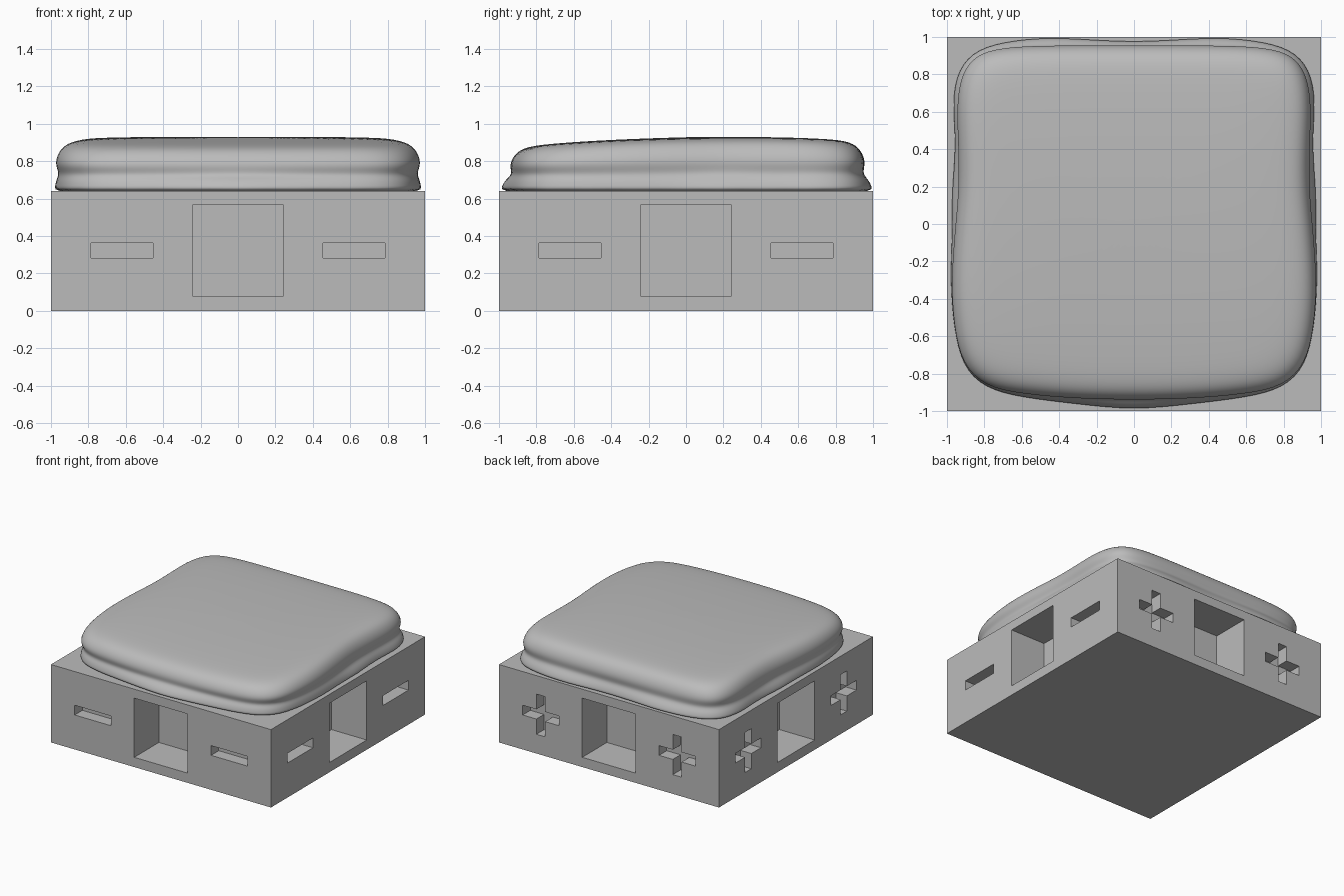
import bpy, bmesh
from math import pi
from mathutils import Matrix

cube = bpy.data.objects.get("Cube")
if cube:
    bpy.data.objects.remove(cube, do_unlink=True)

grey = bpy.data.materials.new("plain grey")
grey.use_nodes = True
COLOUR = (0.5, 0.5, 0.5, 1)
grey.diffuse_color = COLOUR
grey.node_tree.nodes["Principled BSDF"].inputs["Base Color"].default_value = COLOUR


def make_object(name, bm):
    bmesh.ops.recalc_face_normals(bm, faces=bm.faces)
    mesh = bpy.data.meshes.new(name)
    bm.to_mesh(mesh)
    bm.free()
    mesh.materials.append(grey)
    obj = bpy.data.objects.new(name, mesh)
    bpy.context.collection.objects.link(obj)
    return obj


def pocket(bm, outline, depth, turn):
    """Prism of an (x, z) outline sunk into the front wall, turned about z."""
    rings = [[bm.verts.new(turn @ Matrix.Translation((x, y, z)).translation)
              for x, z in outline] for y in (-1.05, depth - 1)]
    bm.faces.new(rings[0])
    bm.faces.new(rings[1][::-1])
    n = len(outline)
    for i in range(n):
        j = (i + 1) % n
        bm.faces.new((rings[0][j], rings[0][i], rings[1][i], rings[1][j]))


def rectangle(cx, cz, w, h):
    return [(cx - w, cz - h), (cx + w, cz - h), (cx + w, cz + h), (cx - w, cz + h)]


def plus(cx, cz, a, b):
    steps = [(-b, -a), (b, -a), (b, -b), (a, -b), (a, b), (b, b),
             (b, a), (-b, a), (-b, b), (-a, b), (-a, -b), (-b, -b)]
    return [(cx + x, cz + z) for x, z in steps]


# Square base block
H = 0.64
bm = bmesh.new()
bmesh.ops.create_cube(bm, size=1, matrix=Matrix.Translation((0, 0, H / 2))
                      @ Matrix.Diagonal((2, 2, H, 1)))
base = make_object("base_block", bm)

# Sockets on all sides; minus slots on front and left, plus slots on back and right
bm = bmesh.new()
for side in range(4):
    turn = Matrix.Rotation(side * pi / 2, 4, 'Z')
    pocket(bm, rectangle(0, 0.323, 0.243, 0.243), 0.32, turn)
    for cx in (-0.62, 0.62):
        shape = rectangle(cx, 0.323, 0.165, 0.04) if side < 2 else plus(cx, 0.323, 0.165, 0.04)
        pocket(bm, shape, 0.1, turn)
cutter = make_object("pocket_cutter", bm)
cutter.hide_render = True
cutter.hide_set(True)
cut = base.modifiers.new("pockets", 'BOOLEAN')
cut.operation = 'DIFFERENCE'
cut.solver = 'EXACT'
cut.object = cutter

# Soft mound: half outlines at the foot and at the shoulder, front to back
FOOT = [(0, -1.0), (.3, -.965), (.6, -.93), (.8, -.88), (.92, -.76), (.965, -.55),
        (.985, -.3), (.97, 0), (.98, .15), (.95, .43), (.975, .65), (.945, .83),
        (.84, .94), (.65, .985), (.4, 1.005), (0, .965)]
SHOULDER = [(0, -.94), (.3, -.935), (.6, -.91), (.8, -.87), (.92, -.75), (.965, -.55),
            (.98, -.3), (.955, 0), (.935, .2), (.94, .43), (.95, .65), (.92, .82),
            (.83, .92), (.65, .95), (.4, .955), (0, .955)]

# Rings: height, blend from foot to shoulder, scale
RINGS = [(.62, 0, 1), (.66, 0, 1), (.7, .35, .995), (.735, .8, .98), (.785, 1, 1.003),
         (.835, 1, .995), (.885, 1, .965), (.915, 1, .91), (.926, 1, .8),
         (.93, 1, .5), (.93, 1, .2)]


def mound_ring(bm, height, blend, scale):
    half = [(a[0] + (b[0] - a[0]) * blend, a[1] + (b[1] - a[1]) * blend)
            for a, b in zip(FOOT, SHOULDER)]
    loop = half + [(-x, y) for x, y in half[-2:0:-1]]
    slope = max(0, (height - .7) / .23)
    return [bm.verts.new((x * scale, y * scale,
                          height - .032 * slope * (y * scale - .3) ** 2))
            for x, y in loop]


bm = bmesh.new()
rings = [mound_ring(bm, *r) for r in RINGS]
for low, high in zip(rings, rings[1:]):
    for i in range(len(low)):
        j = (i + 1) % len(low)
        bm.faces.new((low[i], low[j], high[j], high[i]))
bm.faces.new(rings[0][::-1])
top = bm.verts.new((0, 0, .928))
for i, v in enumerate(rings[-1]):
    bm.faces.new((v, rings[-1][(i + 1) % len(rings[-1])], top))
for f in bm.faces:
    f.smooth = True
mound = make_object("soft_mound", bm)
smooth = mound.modifiers.new("smooth", 'SUBSURF')
smooth.levels = smooth.render_levels = 2
